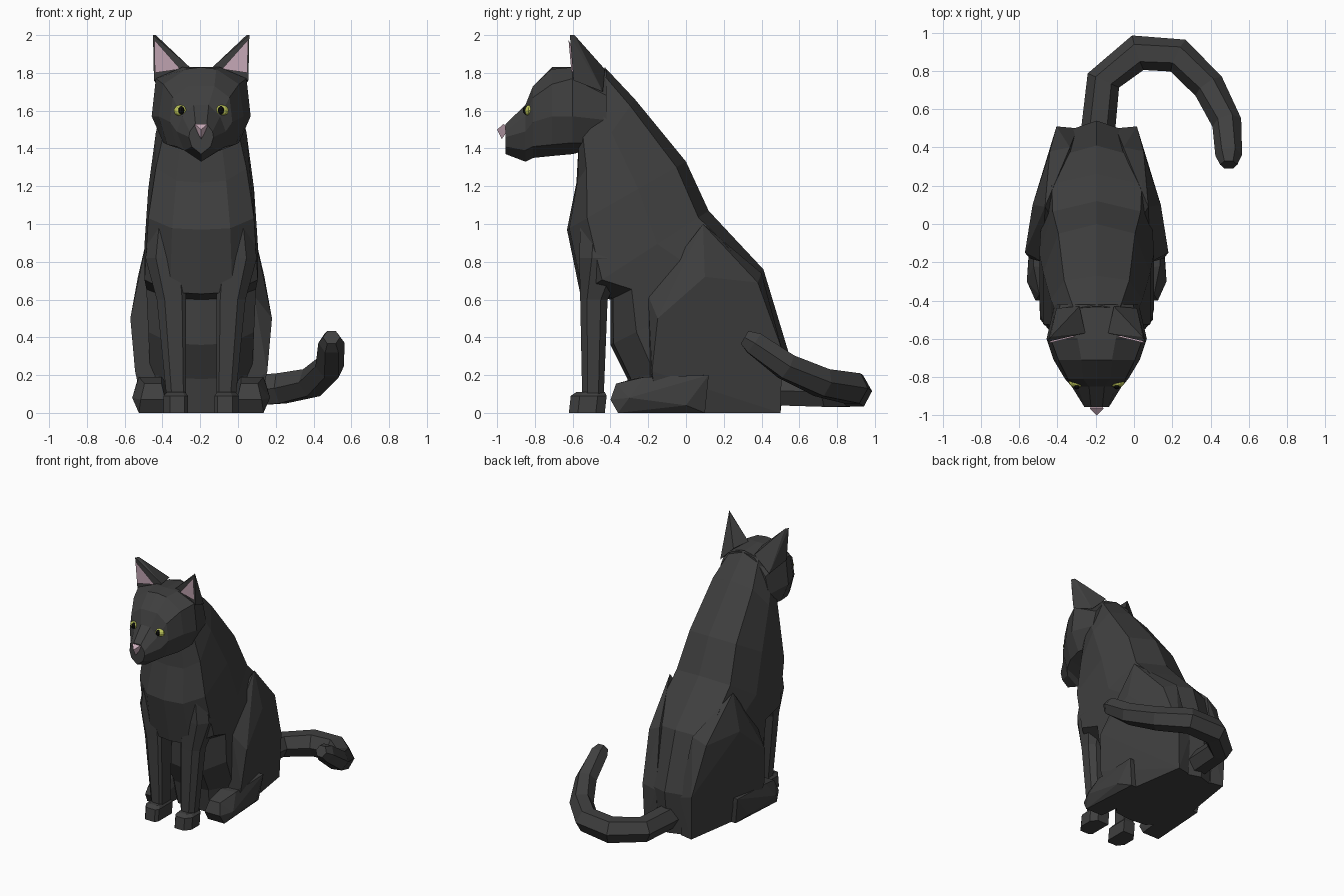
import bpy, bmesh
from math import sin, cos, tau
from mathutils import Vector

if "Cube" in bpy.data.objects:
    bpy.data.objects.remove(bpy.data.objects["Cube"])

CX = -0.195  # body axis


def mat(name, rgb):
    m = bpy.data.materials.new(name)
    m.diffuse_color = (*rgb, 1)
    m.use_nodes = True
    m.node_tree.nodes["Principled BSDF"].inputs["Base Color"].default_value = m.diffuse_color
    return m


FUR = mat("fur", (0.05, 0.05, 0.05))
PINK = mat("pink", (0.6, 0.42, 0.5))
GREEN = mat("eye_green", (0.5, 0.55, 0.1))
BLACK = mat("pupil_black", (0.005, 0.005, 0.005))


def finish(bm, name, m, dx=CX):
    bmesh.ops.recalc_face_normals(bm, faces=bm.faces)
    me = bpy.data.meshes.new(name)
    bm.to_mesh(me)
    bm.free()
    me.materials.append(m)
    ob = bpy.data.objects.new(name, me)
    ob.location.x = dx
    bpy.context.collection.objects.link(ob)
    return ob


def loft(name, rings, m=FUR, dx=CX):
    bm = bmesh.new()
    vs = [[bm.verts.new(p) for p in r] for r in rings]
    n = len(rings[0])
    for a, b in zip(vs, vs[1:]):
        for i in range(n):
            j = (i + 1) % n
            bm.faces.new((a[i], a[j], b[j], b[i]))
    bm.faces.new(vs[0])
    bm.faces.new(vs[-1])
    return finish(bm, name, m, dx)


def hull(name, pts, m=FUR):
    bm = bmesh.new()
    vs = [bm.verts.new(p) for p in pts]
    res = bmesh.ops.convex_hull(bm, input=vs)
    bmesh.ops.delete(bm, geom=[v for v in bm.verts if not v.link_faces], context='VERTS')
    return finish(bm, name, m)


def flip(pts, s):
    return [(s * x, y, z) for x, y, z in pts]


def full(half):
    return half + flip(half[-2:0:-1], -1)


def ball(name, loc, scale, m):
    bm = bmesh.new()
    bmesh.ops.create_uvsphere(bm, u_segments=10, v_segments=6, radius=1)
    for v in bm.verts:
        v.co = Vector(a * s + c for a, s, c in zip(v.co, scale, loc))
    finish(bm, name, m)


# Torso: front point, back point, half width, half width of the back panel
sections = [
    ((-0.28, 0.0), (0.50, 0.0), 0.24, 0.19),
    ((-0.31, 0.18), (0.54, 0.33), 0.27, 0.20),
    ((-0.40, 0.36), (0.41, 0.76), 0.28, 0.235),
    ((-0.40, 0.60), (0.26, 0.92), 0.29, 0.235),
    ((-0.56, 0.63), (0.12, 1.07), 0.30, 0.23),
    ((-0.63, 0.97), (0.0, 1.33), 0.28, 0.20),
    ((-0.58, 1.22), (-0.27, 1.66), 0.24, 0.17),
    ((-0.57, 1.40), (-0.43, 1.83), 0.20, 0.12),
]
rings = []
for f, b, w, bw in sections:
    f, b = Vector(f), Vector(b)
    half = []
    for t, x in ((0, 0), (0.02, 0.55 * w), (0.17, w), (0.6, w), (0.92, bw), (1, 0)):
        p = f.lerp(b, t)
        half.append((x, p.x, p.y))
    rings.append(full(half))
loft("torso", rings)

# Head: half outlines (x, z) at steps along y
head = [
    (-0.42, ((0, 1.82), (.10, 1.80), (.19, 1.68), (.22, 1.55), (.17, 1.43), (0, 1.42))),
    (-0.60, ((0, 1.83), (.10, 1.83), (.24, 1.77), (.262, 1.57), (.20, 1.43), (0, 1.37))),
    (-0.71, ((0, 1.83), (.08, 1.82), (.20, 1.74), (.225, 1.57), (.18, 1.42), (0, 1.36))),
    (-0.81, ((0, 1.73), (.07, 1.73), (.15, 1.67), (.165, 1.54), (.13, 1.41), (0, 1.35))),
    (-0.85, ((0, 1.63), (.04, 1.63), (.10, 1.57), (.13, 1.49), (.09, 1.39), (0, 1.33))),
    (-0.955, ((0, 1.53), (.03, 1.53), (.06, 1.49), (.065, 1.46), (.05, 1.41), (0, 1.37))),
]
loft("head", [full([(x, y, z) for x, z in h]) for y, h in head])

# Nose
hull("nose", [(-.035, -.965, 1.53), (.035, -.965, 1.53), (0, -1.0, 1.5), (0, -.975, 1.45),
              (-.03, -.94, 1.5), (.03, -.94, 1.5)], PINK)

# Tail: path points and radii, hexagonal
path = [(-.195, .42, .12), (-.16, .75, .11), (.02, .895, .115), (.23, .88, .13),
        (.39, .72, .16), (.485, .53, .245), (.495, .36, .37), (.495, .31, .40)]
radii = [.09, .09, .095, .092, .085, .078, .07, .045]
path = [Vector(p) for p in path]
rings = []
for i, (p, r) in enumerate(zip(path, radii)):
    tan = path[min(i + 1, len(path) - 1)] - path[max(i - 1, 0)]
    side = tan.cross(Vector((0, 0, 1))).normalized()
    up = side.cross(tan).normalized()
    rings.append([p + r * (cos(k * tau / 6) * side + sin(k * tau / 6) * up) for k in range(6)])
loft("tail", rings, dx=0)

for s, tag in ((-1, "left"), (1, "right")):
    # Ears with pink inner faces
    tip, inner, outer = (.255, -.615, 2.0), (.06, -.57, 1.83), (.25, -.595, 1.76)
    hull("ear_" + tag, flip([tip, (.24, -.59, 2.0), inner, outer,
                             (.21, -.44, 1.70), (.09, -.43, 1.82)], s))
    hull("inner_ear_" + tag, flip([(.248, -.622, 1.975), (.245, -.606, 1.80), (.11, -.588, 1.82),
                                   (.2, -.56, 1.85)], s), PINK)

    # Eyes
    ball("eye_" + tag, (s * .107, -.826, 1.6), (.04, .03, .031), GREEN)
    ball("pupil_" + tag, (s * .105, -.846, 1.602), (.017, .018, .023), BLACK)

    # Front legs: z, x inner, x outer, y front, y back
    legs = [(0.98, .10, .27, -.56, -.27), (0.82, .09, .295, -.565, -.30),
            (0.60, .08, .235, -.56, -.415), (0.10, .08, .185, -.55, -.435)]
    paws = [(0.11, .085, .18, -.58, -.43), (0.09, .07, .20, -.61, -.42), (0, .07, .20, -.62, -.43)]
    for name, secs in (("front_leg_", legs), ("front_paw_", paws)):
        rings = []
        for z, xi, xo, yf, yb in secs:
            c, d = (xo - xi) * 0.27, (yb - yf) * 0.25
            rings.append(flip([(xi, yf + d * .5, z), (xi + c * .5, yf, z), (xo - c, yf, z), (xo, yf + d, z),
                               (xo, yb - d, z), (xo - c, yb, z), (xi, yb, z)], s))
        loft(name + tag, rings)

    # Haunch
    hull("haunch_" + tag, flip([
        (.375, -.15, .50), (.335, .10, .72), (.245, .38, .69), (.21, .51, .33), (.20, .50, 0),
        (.30, -.15, 0), (.35, -.18, .22), (.27, .09, 1.0), (.28, -.20, .62), (.14, .40, .74),
        (.1, -.2, .5), (.1, .5, .3), (.1, .48, 0), (.1, -.2, 0)], s))

    # Hind foot
    hull("hind_foot_" + tag, flip([
        (.19, -.40, .07), (.32, -.40, .07), (.19, -.36, 0), (.33, -.36, 0), (.21, -.37, .155),
        (.30, -.37, .155), (.18, -.30, .0), (.365, -.30, .08), (.21, -.24, .19), (.33, -.22, .19),
        (.33, .12, .2), (.345, .0, .04), (.30, .1, 0), (.15, .1, 0), (.15, .1, .2)], s))
